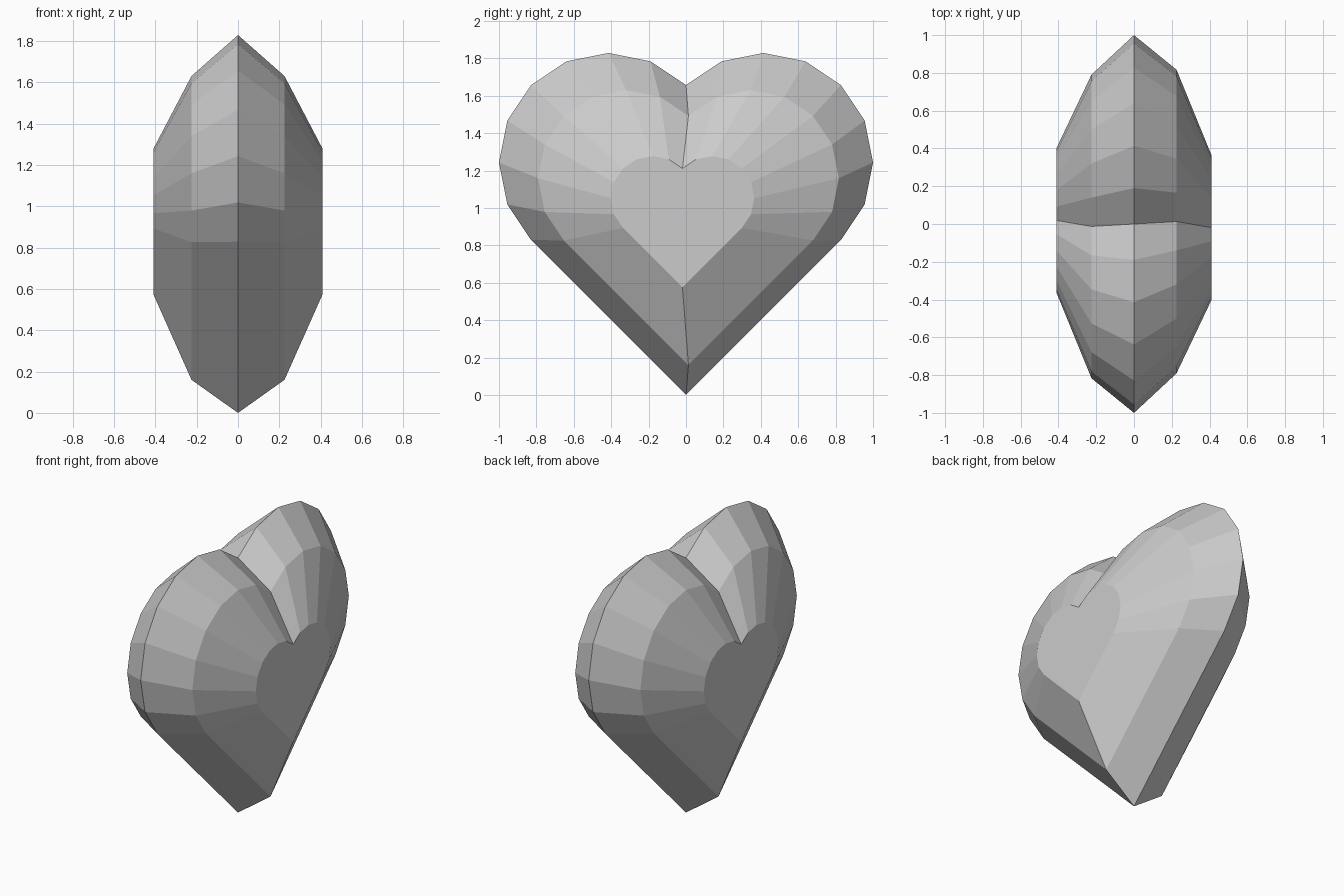
import bpy
import bmesh
from math import cos, sin, pi, sqrt

cube = bpy.data.objects.get("Cube")
if cube:
    bpy.data.objects.remove(cube)

stone = bpy.data.materials.new("pale grey stone")
stone.use_nodes = True
stone.diffuse_color = (0.6, 0.6, 0.6, 1)
stone.node_tree.nodes["Principled BSDF"].inputs["Base Color"].default_value = (0.6, 0.6, 0.6, 1)

ARC_STEPS = 8


def heart_outline(a, y_shift, tip_z):
    """Heart from two half-circle lobes on a square turned to stand on its corner."""
    r = a * sqrt(2)
    lobe = []
    for i in range(ARC_STEPS + 1):
        t = -pi / 4 + pi * i / ARC_STEPS
        lobe.append((a + r * cos(t), 3 * a + r * sin(t)))
    other = [(-y, z) for y, z in reversed(lobe[:-1])]
    return [(y + y_shift, z + tip_z) for y, z in [(0, 0)] + lobe + other]


# Heart sections from the girdle to the flat face: x, size, y shift, tip height
girdle = (0, 0.4142, 0, 0)
bevels = [(0.225, 0.333, 0.013, 0.16), (0.41, 0.159, -0.019, 0.575)]
far_side = [(-x, a, -y, z) for x, a, y, z in reversed(bevels)]
sections = far_side + [girdle] + bevels

# Faceted heart gem: bridge neighbouring sections and cap both ends
bm = bmesh.new()
rings = [[bm.verts.new((x, y, z)) for y, z in heart_outline(a, shift, tip)]
         for x, a, shift, tip in sections]
for low, high in zip(rings, rings[1:]):
    n = len(low)
    for i in range(n):
        j = (i + 1) % n
        bm.faces.new((low[i], low[j], high[j], high[i]))
bm.faces.new(reversed(rings[0]))
bm.faces.new(rings[-1])
bmesh.ops.recalc_face_normals(bm, faces=bm.faces)

mesh = bpy.data.meshes.new("heart_gem")
bm.to_mesh(mesh)
bm.free()
mesh.materials.append(stone)
bpy.context.collection.objects.link(bpy.data.objects.new("heart_gem", mesh))
